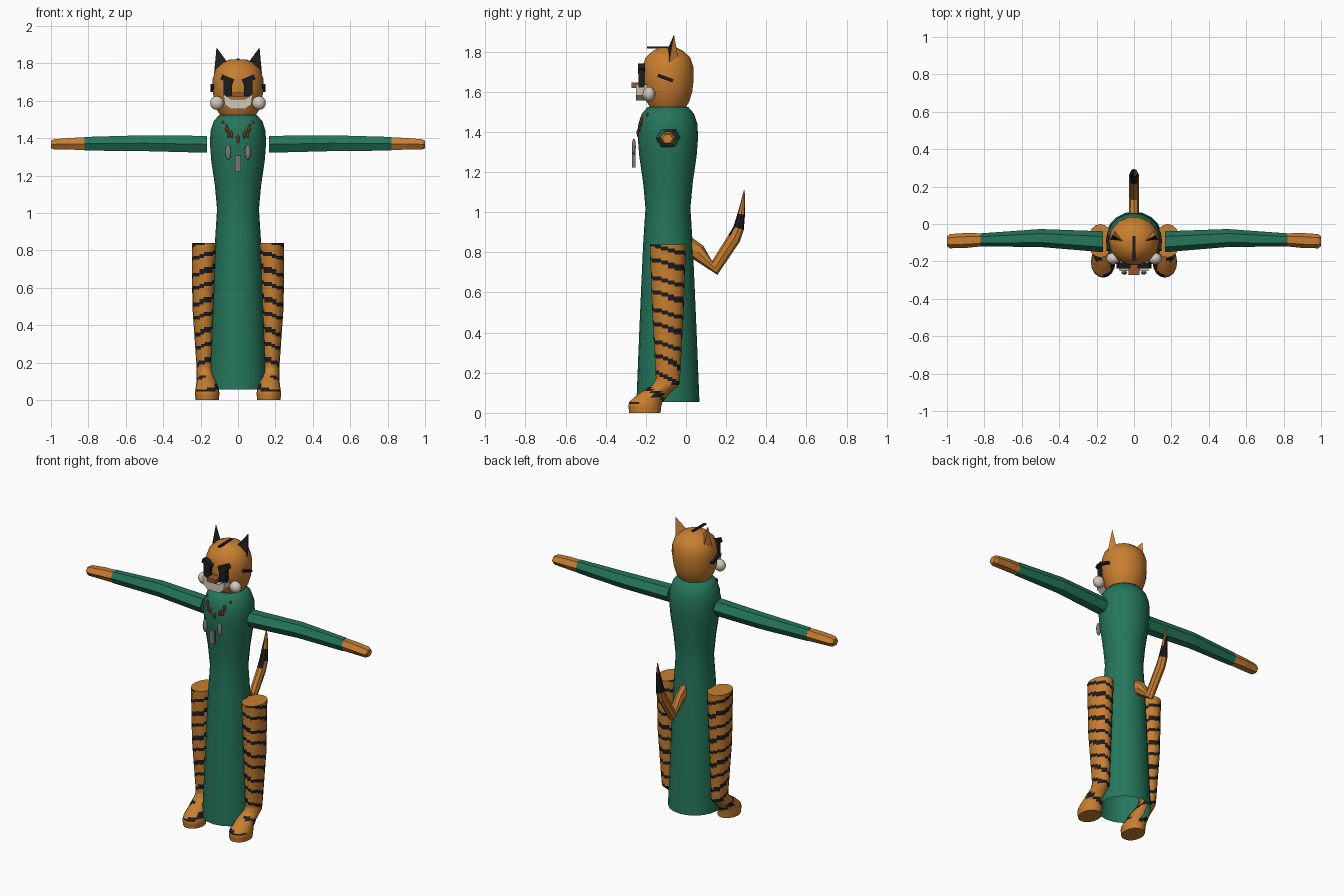
import bpy, bmesh, math
from mathutils import Vector, Matrix, Euler

cube = bpy.data.objects.get("Cube")
if cube:
    bpy.data.objects.remove(cube, do_unlink=True)


def material(name, rgb):
    m = bpy.data.materials.new(name)
    m.use_nodes = True
    col = (*rgb, 1)
    m.diffuse_color = col
    m.node_tree.nodes["Principled BSDF"].inputs["Base Color"].default_value = col
    return m


ORANGE = material("orange fur", (.58, .21, .03))
TEAL = material("teal cloth", (.018, .18, .105))
BLACK = material("black stripe", (.012, .012, .014))
WHITE = material("cream fur", (.66, .59, .49))
GREY = material("grey metal", (.2, .19, .19))
BROWN = material("red brown", (.19, .035, .012))
NOSE = material("nose brown", (.3, .1, .03))


def finish(name, bm, mats, smooth=None, rule=None):
    bmesh.ops.recalc_face_normals(bm, faces=bm.faces)
    if rule:
        for f in bm.faces:
            f.material_index = rule(f)
    me = bpy.data.meshes.new(name)
    bm.to_mesh(me)
    bm.free()
    ob = bpy.data.objects.new(name, me)
    bpy.context.collection.objects.link(ob)
    for m in mats:
        me.materials.append(m)
    if smooth:
        bpy.ops.object.select_all(action='DESELECT')
        ob.select_set(True)
        bpy.context.view_layer.objects.active = ob
        bpy.ops.object.shade_smooth_by_angle(angle=math.radians(smooth))
    return ob


def loft(name, rings, n, mats, caps=(True, True), smooth=None, rule=None):
    """Rings are (centre, u axis, v axis)."""
    bm = bmesh.new()
    loops = []
    for c, u, v in rings:
        angles = [math.tau * i / n for i in range(n)]
        loops.append([bm.verts.new(Vector(c) + Vector(u) * math.cos(a) + Vector(v) * math.sin(a))
                      for a in angles])
    for a, b in zip(loops, loops[1:]):
        for i in range(n):
            j = (i + 1) % n
            bm.faces.new((a[i], a[j], b[j], b[i]))
    for cap, loop in zip(caps, (loops[0], loops[-1])):
        if cap:
            bm.faces.new(loop)
    return finish(name, bm, mats, smooth, rule)


def upright(x, y, z, rx, ry):
    return (x, y, z), (rx, 0, 0), (0, ry, 0)


def place(loc, size, rot):
    return Matrix.LocRotScale(Vector(loc), Euler(rot), Vector(size))


def box(name, loc, size, mat, rot=(0, 0, 0)):
    bm = bmesh.new()
    bmesh.ops.create_cube(bm, size=1, matrix=place(loc, size, rot))
    return finish(name, bm, [mat])


def ball(name, loc, radii, mat, rot=(0, 0, 0)):
    bm = bmesh.new()
    bmesh.ops.create_uvsphere(bm, u_segments=12, v_segments=8, radius=1,
                              matrix=place(loc, radii, rot))
    return finish(name, bm, [mat], 50)


def resample(keys, step):
    """Linear fill between keyed upright rings, from top to bottom."""
    out = [keys[0]]
    for a, b in zip(keys, keys[1:]):
        count = max(1, round((a[2] - b[2]) / step))
        for k in range(1, count + 1):
            t = k / count
            out.append(tuple(p + (q - p) * t for p, q in zip(a, b)))
    return out


# Long robe, open at the hem
CY = -.09
robe = [(.055, .157), (.4, .143), (.7, .13), (.85, .123), (1.02, .112), (1.15, .124),
        (1.28, .143), (1.37, .15), (1.44, .147), (1.49, .13), (1.525, .1)]
loft("robe", [upright(0, CY, z, r, r) for z, r in robe], 20, [TEAL], (False, True), 50)

# Head
head = [(1.515, .09), (1.55, .112), (1.6, .128), (1.66, .136), (1.72, .135),
        (1.77, .118), (1.805, .078), (1.82, .045)]
loft("head", [upright(0, CY, z, r, r * .97) for z, r in head], 14, [ORANGE], smooth=50)

# Muzzle plate with a curved upper edge
half = [(.035, 1.608), (.078, 1.635), (.072, 1.58), (.04, 1.557)]
outline = half + [(-x, z) for x, z in reversed(half)]
bm = bmesh.new()
face = bm.faces.new([bm.verts.new((x, -.25, z)) for x, z in outline])
solid = bmesh.ops.extrude_face_region(bm, geom=[face])
bmesh.ops.translate(bm, vec=(0, .09, 0),
                    verts=[v for v in solid["geom"] if isinstance(v, bmesh.types.BMVert)])
finish("muzzle", bm, [WHITE])
box("nose", (0, -.235, 1.632), (.06, .075, .026), NOSE)
box("crown_stripe", (0, -.13, 1.821), (.016, .13, .009), BLACK)


def leg_rule(f):
    # Stepped stripes around the leg
    c = f.calc_center_median()
    if abs(f.normal.z) > .95 or c.z < .05:
        return 0
    axis_y = CY if c.z > .15 else -.16
    a = math.atan2(c.y - axis_y, abs(c.x) - .175)
    shift = .012 * math.floor(a * 1.9) + .006 * math.sin(c.z * 40)
    return int((c.z + shift) % .08 < .023)


def tail_rule(f):
    c = f.calc_center_median()
    return int(c.z > .9 and c.y > .2 and math.sin(c.z * 120 + c.x * 90) > -.45)


for s, side in ((1, "left"), (-1, "right")):
    # Face
    ball(side + "_cheek", (s * .112, -.185, 1.588), (.037, .032, .037), WHITE)
    box(side + "_eye", (s * .055, -.222, 1.667), (.046, .03, .09), BLACK)
    box(side + "_brow", (s * .057, -.222, 1.714), (.07, .034, .028), BLACK, (0, -s * .4, 0))
    box(side + "_temple_stripe", (s * .138, -.103, 1.668), (.02, .08, .016), BLACK, (-.35, 0, 0))

    # Pointed ear with a dark front
    bm = bmesh.new()
    outer, inner, back, tip = [bm.verts.new((s * x, y, z)) for x, y, z in
                               ((.128, -.085, 1.745), (.045, -.1, 1.79),
                                (.1, -.035, 1.75), (.115, -.06, 1.885))]
    for tri in ((outer, inner, tip), (inner, back, tip), (back, outer, tip), (outer, back, inner)):
        bm.faces.new(tri)
    finish(side + "_ear", bm, [ORANGE, BLACK],
           rule=lambda f: int(f.normal.y < -.3 and f.normal.z > -.3))

    # Six-sided sleeve and hand
    arm = [(.165, -.095, 1.367, .056, .052), (.5, -.075, 1.373, .048, .049),
           (.82, -.085, 1.37, .035, .042)]
    hand = [(.82, -.085, 1.37, .035, .039), (.9, -.088, 1.37, .04, .036),
            (.985, -.092, 1.367, .038, .031), (1.0, -.092, 1.366, .026, .024)]
    for part, keys, mat in (("sleeve", arm, TEAL), ("hand", hand, ORANGE)):
        loft(side + "_" + part, [((s * x, y, z), (0, ry, 0), (0, 0, rz))
                                 for x, y, z, ry, rz in keys], 6, [mat])

    # Leg and foot
    leg = [(.18, CY, .84, .067, .09), (.184, CY, .5, .06, .078), (.177, CY, .17, .044, .06),
           (.174, -.1, .14, .048, .066), (.168, -.155, .1, .054, .075),
           (.165, -.2, .055, .063, .083), (.165, -.205, .035, .066, .082),
           (.165, -.205, 0, .062, .078)]
    loft(side + "_leg", [upright(s * x, *rest) for x, *rest in resample(leg, .01)],
         16, [ORANGE, BLACK], smooth=35, rule=leg_rule)

    # Medals and chest marks on either side
    ball(side + "_medal", (s * .052, -.26, 1.325), (.016, .01, .042), GREY)
    for x, z, h in ((.06, 1.452, .025), (.035, 1.42, .022), (.05, 1.415, .012), (.08, 1.485, .008)):
        y = CY - math.sqrt(.146 ** 2 - x * x) + (.02 if z > 1.47 else 0)
        ball(side + "_chest_mark", (s * x, y, z), (.009, .008, h), BROWN, (0, s * .2, 0))

ball("middle_chest_mark", (0, -.238, 1.395), (.009, .008, .022), BROWN)
box("middle_medal", (0, -.26, 1.265), (.03, .016, .085), GREY)

# Bent tail with a dark tip
path = [(0, .84, .045), (.06, .8, .042), (.143, .722, .037), (.24, .87, .033),
        (.262, .92, .027), (.275, .99, .019), (.284, 1.05, .011), (.29, 1.11, .002)]
rings = []
for i, (y, z, r) in enumerate(path):
    before, after = path[max(i - 1, 0)], path[min(i + 1, len(path) - 1)]
    d = Vector((0, after[0] - before[0], after[1] - before[1])).normalized()
    rings.append(((0, y, z), (min(r, .026), 0, 0), Vector((0, -d.z, d.y)) * r))
loft("tail", rings, 8, [ORANGE, BLACK], rule=tail_rule)
